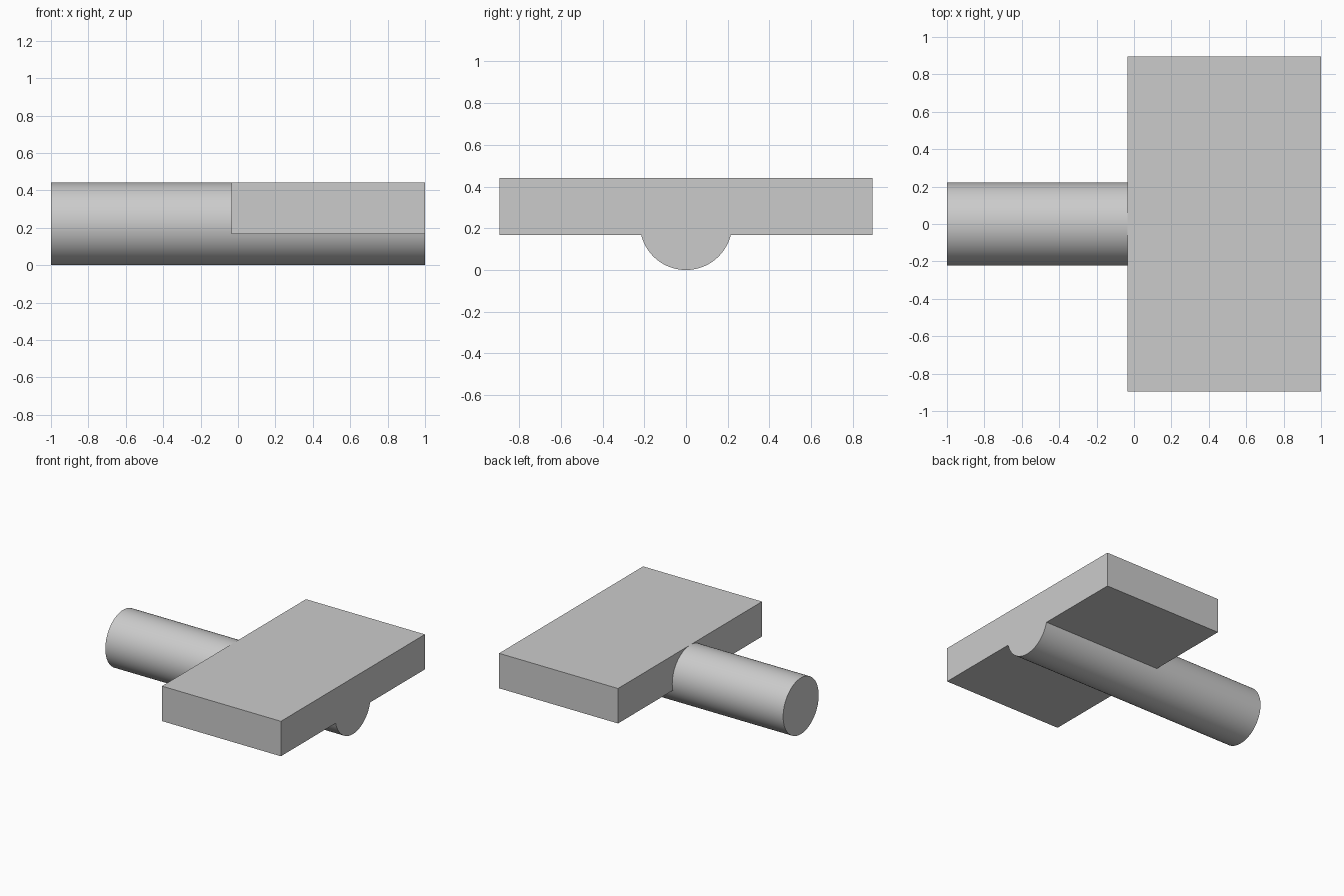
import bpy, bmesh
from math import asin, sin, cos, pi

cube = bpy.data.objects.get("Cube")
if cube:
    bpy.data.objects.remove(cube, do_unlink=True)

R = 0.221                      # shaft radius, also its centre height
X_END, X_STEP = 1.0, -0.035    # extent of the head along x
HALF_W, BOTTOM, TOP = 0.895, 0.167, 2 * R

grey = bpy.data.materials.new("light grey")
grey.use_nodes = True
colour = (0.6, 0.6, 0.6, 1)
grey.diffuse_color = colour
grey.node_tree.nodes["Principled BSDF"].inputs["Base Color"].default_value = colour


def arc(start, end, steps):
    """Points (y, z) on the shaft circle."""
    return [(R * cos(start + (end - start) * i / steps),
             R + R * sin(start + (end - start) * i / steps))
            for i in range(steps + 1)]


def extrude_x(name, profile, x0, x1):
    """Solid made by sweeping a (y, z) profile along x."""
    bm = bmesh.new()
    face = bm.faces.new([bm.verts.new((x0, y, z)) for y, z in profile])
    swept = bmesh.ops.extrude_face_region(bm, geom=[face], use_keep_orig=True)
    moved = [v for v in swept["geom"] if isinstance(v, bmesh.types.BMVert)]
    bmesh.ops.translate(bm, verts=moved, vec=(x1 - x0, 0, 0))
    bmesh.ops.recalc_face_normals(bm, faces=bm.faces)
    mesh = bpy.data.meshes.new(name)
    bm.to_mesh(mesh)
    bm.free()
    mesh.materials.append(grey)
    obj = bpy.data.objects.new(name, mesh)
    bpy.context.collection.objects.link(obj)
    bpy.ops.object.select_all(action="DESELECT")
    obj.select_set(True)
    bpy.context.view_layer.objects.active = obj
    bpy.ops.object.shade_smooth_by_angle(angle=pi / 9)
    return obj


# Round shaft
extrude_x("shaft", arc(0, 2 * pi, 96)[:-1], -1.0, X_STEP)

# Rectangular head with the shaft's underside running on below it
dip = asin((R - BOTTOM) / R)
head = [(HALF_W, BOTTOM), (HALF_W, TOP), (-HALF_W, TOP), (-HALF_W, BOTTOM)]
extrude_x("head", head + arc(pi + dip, 2 * pi - dip, 40), X_STEP, X_END)
